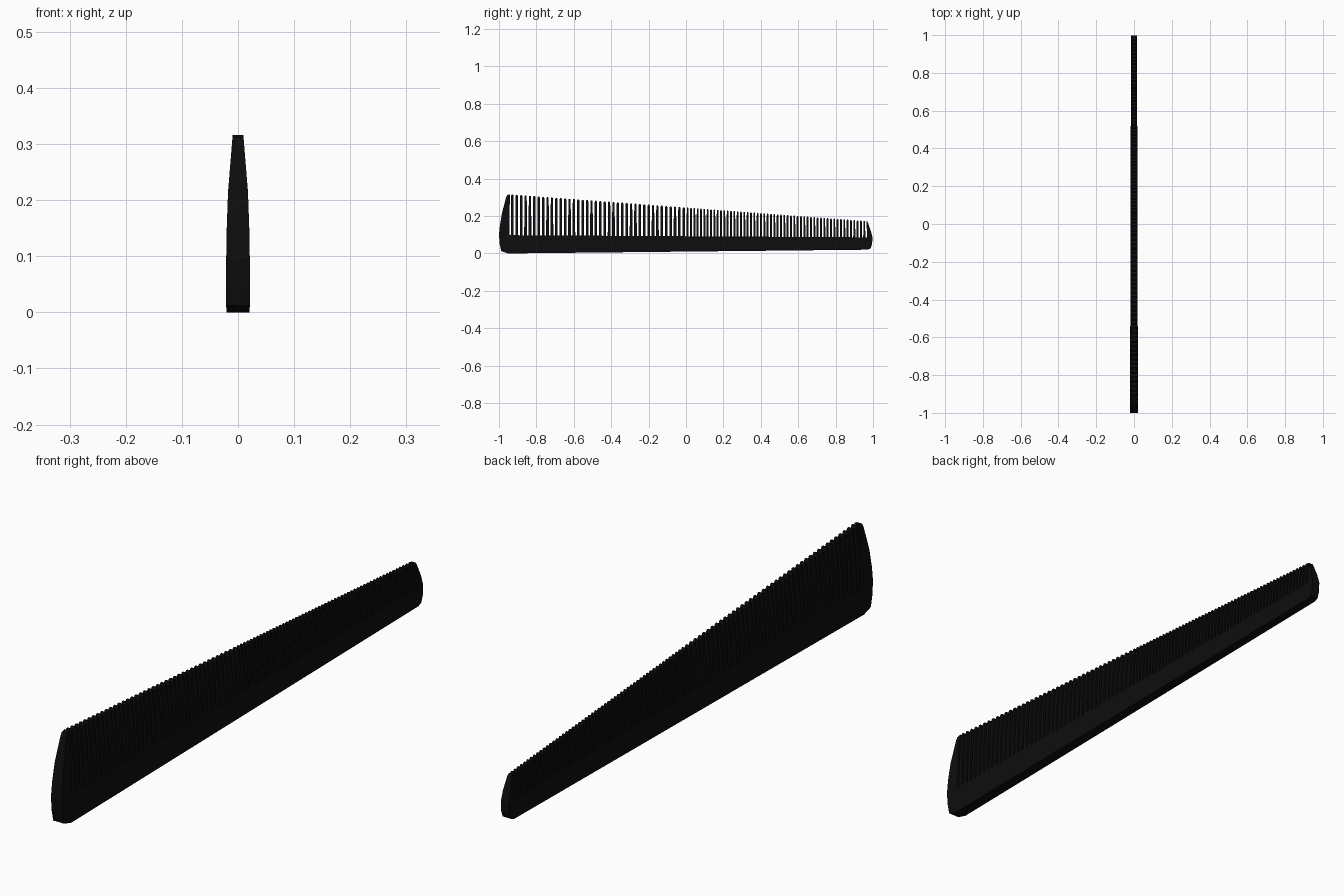
import bpy
import bmesh

cube = bpy.data.objects.get("Cube")
if cube:
    bpy.data.objects.remove(cube, do_unlink=True)

black = bpy.data.materials.new("black_plastic")
black.use_nodes = True
colour = (0.004, 0.004, 0.004, 1)
black.diffuse_color = colour
black.node_tree.nodes["Principled BSDF"].inputs["Base Color"].default_value = colour


# Sloping edges of the comb along its length
def bottom(y):
    return max(0, 0.01 + 0.0105 * y)


def root(y):
    return 0.092 - 0.006 * y


def top(y):
    return 0.2457 - 0.075 * y


def half_thickness(y, z):
    """Thins towards the tooth tips and towards the narrow end."""
    t = (z - bottom(y)) / (top(y) - bottom(y))
    profile = [(0, 1), (0.35, 1), (0.63, 0.9), (1, 0.45)]
    t = min(max(t, 0), 1)
    for (a, u), (b, v) in zip(profile, profile[1:]):
        if t <= b:
            factor = u + (v - u) * (t - a) / (b - a)
            break
    return (0.0185 - 0.0025 * y) * factor


def add_prism(bm, rows):
    """Loft rows of (y, z) point pairs, each given thickness in x."""
    rings = []
    for pa, pb in rows:
        ring = []
        for side, (y, z) in ((-1, pa), (-1, pb), (1, pb), (1, pa)):
            ring.append(bm.verts.new((side * half_thickness(y, z), y, z)))
        rings.append(ring)
    for low, high in zip(rings, rings[1:]):
        for i in range(4):
            j = (i + 1) % 4
            bm.faces.new((low[i], low[j], high[j], high[i]))
    bm.faces.new(rings[0][::-1])
    bm.faces.new(rings[-1])


def make_object(name, prisms):
    bm = bmesh.new()
    for rows in prisms:
        add_prism(bm, rows)
    bmesh.ops.recalc_face_normals(bm, faces=bm.faces)
    mesh = bpy.data.meshes.new(name)
    bm.to_mesh(mesh)
    bm.free()
    mesh.materials.append(black)
    obj = bpy.data.objects.new(name, mesh)
    bpy.context.collection.objects.link(obj)
    return obj


# Spine, with its lower corners cut back
make_object("spine", [[
    ((-0.95, bottom(-0.95)), (0.97, bottom(0.97))),
    ((-0.988, 0.012), (0.987, 0.027)),
    ((-0.996, 0.05), (0.995, 0.05)),
    ((-1.0, root(-1)), (0.997, root(1))),
]])

# Solid guards that close off both ends
make_object("wide_end_guard", [[
    ((-1.0, root(-1)), (-0.945, root(-1))),
    ((-0.995, 0.15), (-0.945, 0.15)),
    ((-0.984, 0.215), (-0.944, 0.215)),
    ((-0.962, 0.3), (-0.941, 0.3)),
    ((-0.956, 0.312), (-0.942, 0.316)),
]])
make_object("narrow_end_guard", [[
    ((0.968, root(1)), (0.997, root(1))),
    ((0.967, 0.12), (0.988, 0.12)),
    ((0.965, 0.16), (0.974, 0.16)),
    ((0.963, 0.172), (0.969, 0.17)),
]])


def tooth(y, half):
    z0, z1 = root(y) - 0.004, top(y)
    middle = z0 + 0.55 * (z1 - z0)
    levels = [(z0, half), (middle, half * 0.95),
              (z1 - 0.006, half * 0.85), (z1, half * 0.45)]
    return [((y - h, z), (y + h, z)) for z, h in levels]


def tooth_row(name, start, end, count, half):
    pitch = (end - start) / count
    make_object(name, [tooth(start + (i + 0.5) * pitch, half) for i in range(count)])


# Coarse teeth on the tall half, fine teeth on the short half
tooth_row("coarse_teeth", -0.94, 0.0, 40, 0.0072)
tooth_row("fine_teeth", 0.0, 0.962, 54, 0.0055)
